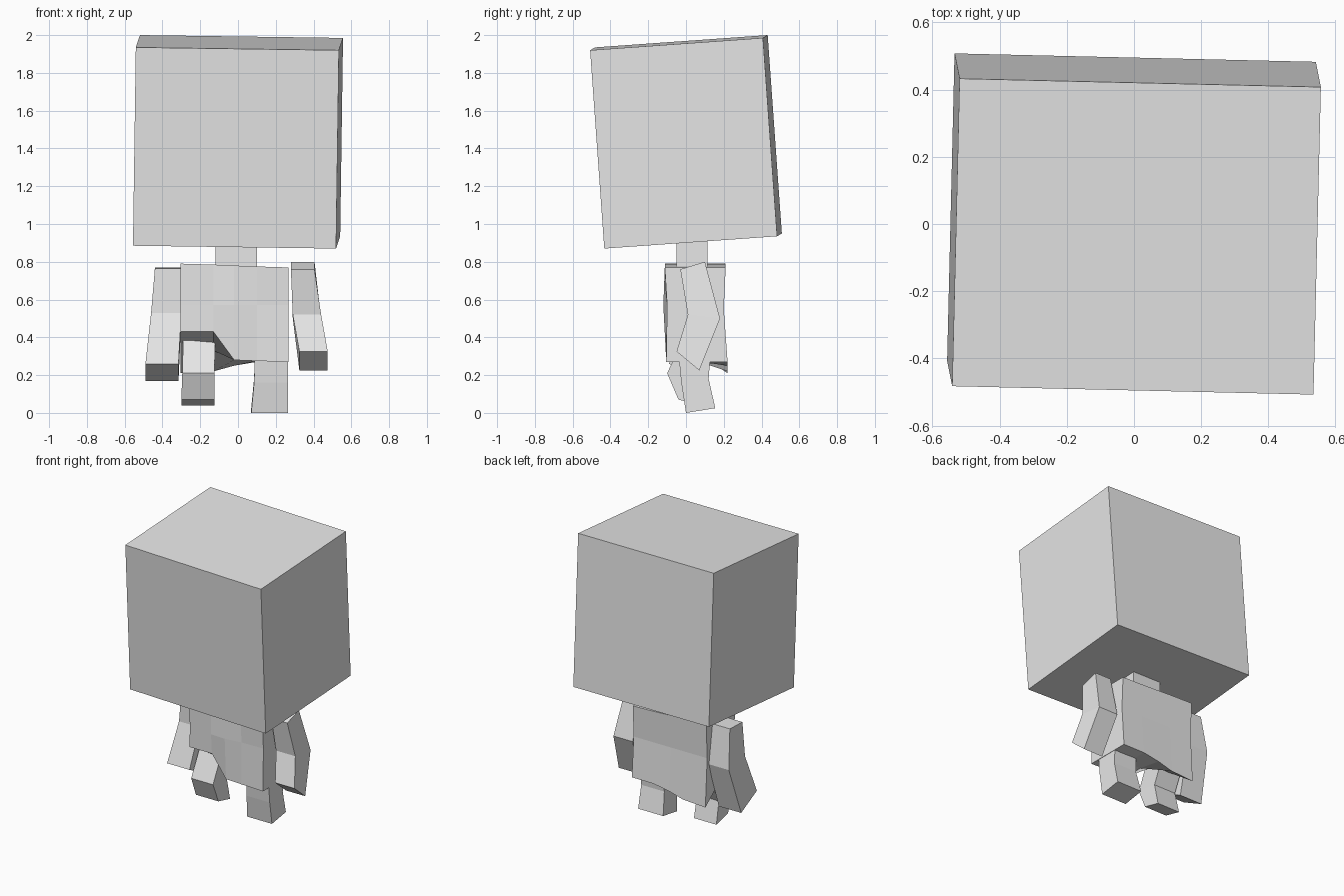
import bpy
import bmesh
from mathutils import Vector

cube = bpy.data.objects.get("Cube")
if cube:
    bpy.data.objects.remove(cube, do_unlink=True)

grey = bpy.data.materials.new("plain_grey")
grey.use_nodes = True
grey.diffuse_color = (0.8, 0.8, 0.8, 1)
grey.node_tree.nodes["Principled BSDF"].inputs["Base Color"].default_value = (0.8, 0.8, 0.8, 1)


def loft(name, rings):
    """Flat-shaded solid skinned through rings of points, capped at both ends."""
    bm = bmesh.new()
    loops = [[bm.verts.new(p) for p in ring] for ring in rings]
    n = len(loops[0])
    for a, b in zip(loops, loops[1:]):
        for i in range(n):
            j = (i + 1) % n
            bm.faces.new((a[i], a[j], b[j], b[i]))
    bm.faces.new(loops[0])
    bm.faces.new(loops[-1])
    bmesh.ops.recalc_face_normals(bm, faces=bm.faces)
    mesh = bpy.data.meshes.new(name)
    bm.to_mesh(mesh)
    bm.free()
    mesh.materials.append(grey)
    obj = bpy.data.objects.new(name, mesh)
    bpy.context.collection.objects.link(obj)
    return obj


def limb(name, stations):
    """Bent box limb; each station is inner x, outer x, front (y, z), back (y, z)."""
    loft(name, [[(xi, *front), (xo, *front), (xo, *back), (xi, *back)]
                for xi, xo, front, back in stations])


# Big tilted box head
centre = Vector((0, 0, 1.435))
wide = Vector((1.075, -0.025, -0.015)) / 2
deep = Vector((0.022, 0.915, 0.065)) / 2
tall = Vector((0.015, -0.075, 1.05)) / 2
loft("head", [[centre + s * tall + a * wide + b * deep
               for a, b in ((-1, -1), (1, -1), (1, 1), (-1, 1))] for s in (-1, 1)])

# Neck
limb("neck", [(-0.12, 0.10, (-0.05, 0.74), (0.115, 0.74)),
              (-0.12, 0.10, (-0.05, 0.92), (0.115, 0.94))])

# Torso, skinned sideways, with the hem lifted above the raised leg:
# x, top z, front y at mid height, hem z at front, middle and back
sections = [(-0.305, 0.79, -0.10, 0.43, 0.35, 0.21),
            (-0.13, 0.785, -0.115, 0.43, 0.33, 0.22),
            (-0.02, 0.78, -0.12, 0.28, 0.28, 0.25),
            (0.10, 0.775, -0.105, 0.275, 0.275, 0.27),
            (0.268, 0.77, -0.10, 0.27, 0.27, 0.27)]
loft("torso", [[(x, -0.112, top), (x, 0.21, top), (x, 0.20, 0.55), (x, 0.22, back),
                (x, 0.04, mid), (x, -0.105, front), (x, belly, 0.57)]
               for x, top, belly, front, mid, back in sections])

# Arms
limb("left_arm", [(0.28, 0.405, (-0.03, 0.76), (0.10, 0.80)),
                  (0.29, 0.44, (0.01, 0.52), (0.18, 0.50)),
                  (0.325, 0.475, (-0.05, 0.325), (0.07, 0.225))])
limb("right_arm", [(-0.30, -0.44, (0.0, 0.765), (0.14, 0.77)),
                   (-0.30, -0.46, (0.0, 0.53), (0.18, 0.50)),
                   (-0.315, -0.49, (-0.09, 0.26), (0.085, 0.17))])

# Legs
limb("left_leg", [(0.09, 0.265, (-0.04, 0.32), (0.13, 0.32)),
                  (0.085, 0.265, (-0.025, 0.16), (0.12, 0.18)),
                  (0.07, 0.265, (0.0, 0.0), (0.155, 0.025))])
limb("right_leg", [(-0.12, -0.29, (-0.01, 0.40), (0.14, 0.36)),
                   (-0.125, -0.295, (-0.10, 0.21), (0.055, 0.19)),
                   (-0.125, -0.30, (-0.04, 0.07), (0.09, 0.038))])
